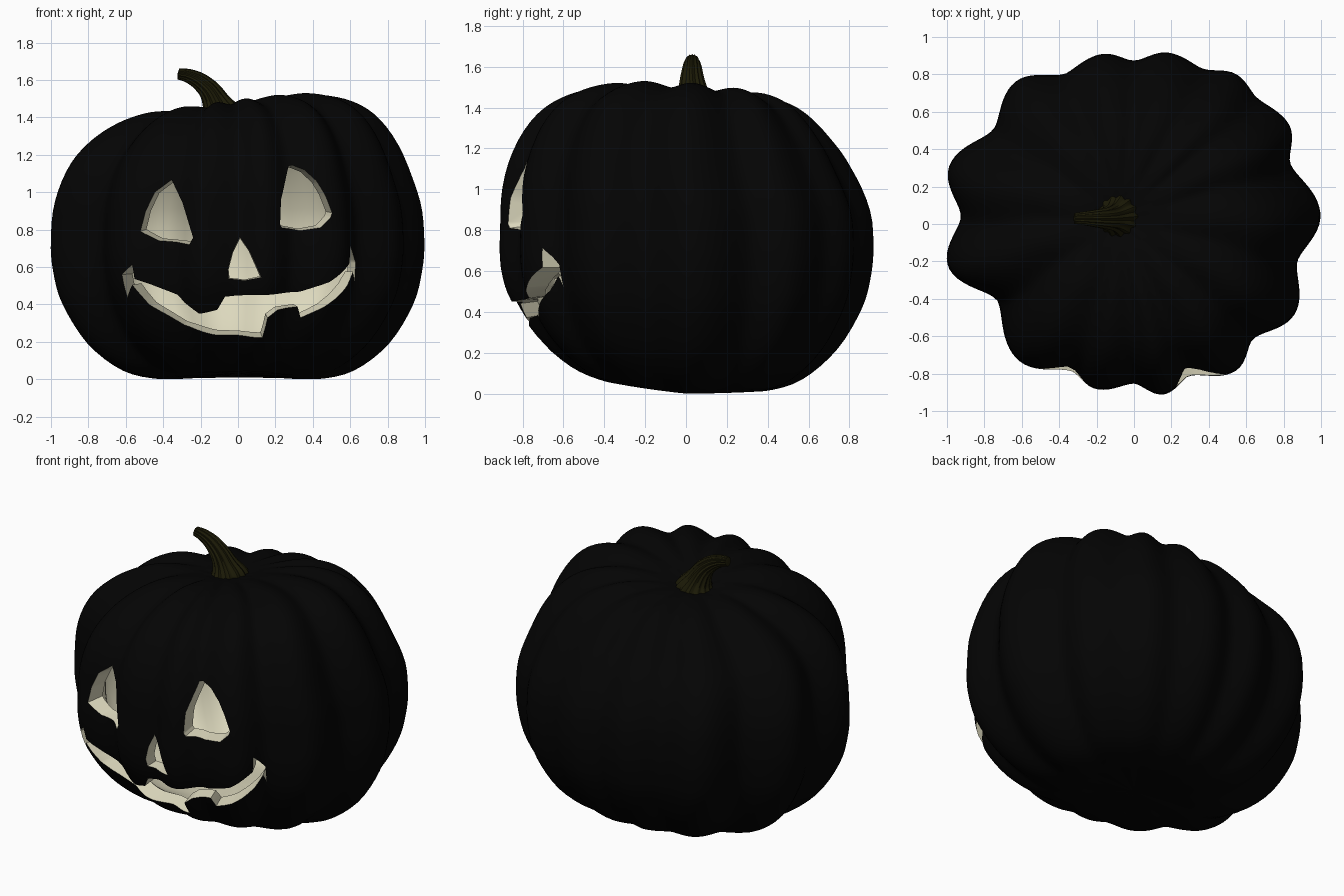
import bpy, bmesh, math
from mathutils import Vector
from mathutils.bvhtree import BVHTree

if "Cube" in bpy.data.objects:
    bpy.data.objects.remove(bpy.data.objects["Cube"])


def material(name, rgb):
    m = bpy.data.materials.new(name)
    m.diffuse_color = (*rgb, 1)
    m.use_nodes = True
    m.node_tree.nodes["Principled BSDF"].inputs["Base Color"].default_value = m.diffuse_color
    return m


BLACK = material("black skin", (0.0012, 0.0012, 0.0012))
CREAM = material("cream flesh", (0.72, 0.69, 0.51))
STEM = material("dark olive stem", (0.0115, 0.0105, 0.002))

# Uneven ribs: (angle, radius) of alternating crests and valleys, seen from above
RIBS = [(3, .998), (21, .89), (33, .985), (46, .94), (55, .97), (66, .905), (78, .935),
        (90, .87), (101, .925), (115, .88), (130, .99), (146, .90), (163, 1.035),
        (177.5, .92), (192, 1.02), (209, .83), (230, .955), (247, .85), (257, .905),
        (270, .85), (280, .925), (290, .86), (305, .955), (316, .88), (331, .985), (347, .89)]

# Side profile: (radius factor, height)
PROFILE = [(0, .03), (.25, .012), (.42, 0), (.62, .045), (.81, .19), (.94, .4), (.988, .58),
           (1, .74), (.978, .95), (.89, 1.17), (.77, 1.32), (.63, 1.41), (.47, 1.455),
           (.33, 1.46), (.2, 1.447), (.1, 1.425), (0, 1.41)]


def rib(deg):
    """Radius and crest value (-1 valley, 1 crest) at an angle."""
    deg = (deg - 3) % 360 + 3
    pts = RIBS + [(363, RIBS[0][1])]
    for i in range(len(pts) - 1):
        (a0, r0), (a1, r1) = pts[i], pts[i + 1]
        if a0 <= deg <= a1:
            c = math.cos(math.pi * (deg - a0) / (a1 - a0))
            if i % 2:
                c, r0, r1 = -c, r1, r0
            s = ((1 + c) / 2 + 0.03) ** 0.8 / 1.03 ** 0.8      # crests wider than valleys
            return r1 + (r0 - r1) * s, 2 * s - 1
    return RIBS[0][1], 1


def spline(pts, steps):
    """Catmull-Rom curve through points of any dimension."""
    p = [Vector(q) for q in pts]
    out = []
    for i in range(len(p) - 1):
        a, b, c, d = p[max(i - 1, 0)], p[i], p[i + 1], p[min(i + 2, len(p) - 1)]
        for s in range(steps):
            t = s / steps
            out.append(0.5 * (2 * b + (c - a) * t + (2 * a - 5 * b + 4 * c - d) * t * t
                              + (3 * b - a - 3 * c + d) * t ** 3))
    return out + [p[-1]]


def smooth(a, b, v):
    t = min(1, max(0, (v - a) / (b - a)))
    return t * t * (3 - 2 * t)


def surface(f, z, deg, inner):
    r, crest = rib(deg)
    z = max(z, 0)
    lean = 0.035 * smooth(.8, 1.15, z) * smooth(.5, .85, f)
    if inner:
        r, crest = 0.6 * r + 0.265, 0
        z = 0.09 + z * 0.865
    a = math.radians(deg)
    x, y = r * f * math.cos(a), r * f * math.sin(a)
    top = smooth(1.0, 1.42, z)
    w = (1 - f) ** 2 * smooth(.6, 1.3, z)
    zz = z + top * (0.13 * x * (1 - 0.6 * x * x) - 0.07 * y - 0.05 * y * y
                    + 0.014 * crest * smooth(.1, .5, f))
    tuck = 0.1 * -y + 0.12 * y * y if y < 0 else 0.08 * y * y
    zz += tuck * max(0, 1 - z / 0.6)
    return Vector((x - 0.09 * w, y + 0.035 * w - lean, zz))


def add_loft(bm, rings, start, end, mat, flip=False):
    """Skin rings of points, closed by one point at each end."""
    vr = [[bm.verts.new(p) for p in ring] for ring in rings]
    s, e = bm.verts.new(start), bm.verts.new(end)
    n = len(vr[0])
    faces = []
    for i in range(n):
        j = (i + 1) % n
        faces.append((s, vr[0][j], vr[0][i]))
        faces.append((e, vr[-1][i], vr[-1][j]))
        for lo, hi in zip(vr, vr[1:]):
            faces.append((lo[i], lo[j], hi[j], hi[i]))
    for f in faces:
        face = bm.faces.new(f[::-1] if flip else f)
        face.material_index = mat
        face.smooth = True


def make_object(name, bm, mats):
    me = bpy.data.meshes.new(name)
    bm.to_mesh(me)
    bm.free()
    for m in mats:
        me.materials.append(m)
    ob = bpy.data.objects.new(name, me)
    bpy.context.collection.objects.link(ob)
    return ob


def shade(ob, angle):
    bpy.ops.object.select_all(action='DESELECT')
    ob.select_set(True)
    bpy.context.view_layer.objects.active = ob
    bpy.ops.object.shade_smooth_by_angle(angle=math.radians(angle))


# Hollow shell: black outside, cream inside
bm = bmesh.new()
for inner, seg, steps in ((False, 208, 4), (True, 104, 2)):
    prof = spline(PROFILE, steps)
    rings = [[surface(p.x, p.y, 360 * k / seg, inner) for k in range(seg)] for p in prof[1:-1]]
    add_loft(bm, rings, surface(0, prof[0].y, 0, inner), surface(0, prof[-1].y, 0, inner),
             int(inner), inner)
skin = BVHTree.FromBMesh(bm)
pumpkin = make_object("pumpkin_shell", bm, [BLACK, CREAM])

# Carved openings, drawn in the front view (x, z)
RIGHT_EYE = [(.27, 1.14), (.29, 1.145), (.355, 1.12), (.42, 1.06), (.465, .987), (.503, .89),
             (.495, .865), (.44, .81), (.33, .794), (.235, .81), (.225, .83), (.23, .96)]
LEFT_EYE = [(-.355, 1.067), (-.445, 1.0), (-.495, .895), (-.522, .79), (-.42, .74),
            (-.26, .72), (-.24, .757), (-.297, .944)]
NOSE = [(.01, .762), (-.03, .68), (-.055, .585), (-.05, .537), (.035, .527), (.125, .545),
        (.06, .69)]
MOUTH = [(-.565, .612), (-.62, .56), (-.59, .436), (-.565, .505), (-.473, .398),
         (-.286, .29), (-.126, .238), (.13, .222), (.158, .329), (.21, .37), (.318, .388),
         (.334, .329), (.463, .388), (.586, .505), (.615, .575), (.622, .52), (.628, .628),
         (.60, .714), (.595, .618), (.49, .52), (.33, .468), (.1, .45), (-.07, .441),
         (-.11, .372), (-.206, .35), (-.286, .41), (-.324, .452), (-.473, .51),
         (-.553, .537)]

bm = bmesh.new()
for shape, cx, cz in ((RIGHT_EYE, .12, .97), (LEFT_EYE, -.12, .94), (NOSE, .02, .62),
                      (MOUTH, 0, .6)):
    caps = []
    for depth in (1.0, 0.45):
        cap = []
        for x, z in shape:
            hit = skin.ray_cast(Vector((x, -2, z)), Vector((0, 1, 0)))[0]
            k = 1 + 0.8 * (depth + hit.y)   # narrows inwards from the skin
            cap.append(bm.verts.new((cx + (x - cx) * k, -depth, cz + (z - cz) * k)))
        caps.append(cap)
    bm.faces.new(caps[0])
    bm.faces.new(caps[1][::-1])
    for i in range(len(shape)):
        j = (i + 1) % len(shape)
        bm.faces.new((caps[0][j], caps[0][i], caps[1][i], caps[1][j]))
bmesh.ops.triangulate(bm, faces=bm.faces[:])
bmesh.ops.recalc_face_normals(bm, faces=bm.faces[:])
cutter = make_object("face_cutter", bm, [CREAM])
cutter.hide_render = True

mod = pumpkin.modifiers.new("carve", 'BOOLEAN')
mod.object = cutter
mod.operation = 'DIFFERENCE'
mod.solver = 'EXACT'
mod.material_mode = 'TRANSFER'
bpy.context.view_layer.objects.active = pumpkin
bpy.ops.object.modifier_apply(modifier=mod.name)
bpy.data.objects.remove(cutter)
shade(pumpkin, 35)

# Curved ribbed stem: x, y, z, radius along its path
PATH = [(-.09, .04, 1.38, .118), (-.095, .04, 1.42, .108), (-.115, .035, 1.475, .074),
        (-.15, .03, 1.54, .056), (-.205, .03, 1.592, .045), (-.265, .03, 1.622, .035),
        (-.318, .03, 1.632, .028)]
path = spline(PATH, 4)
rings = []
for i, p in enumerate(path):
    d = (path[min(i + 1, len(path) - 1)] - path[max(i - 1, 0)]).xyz.normalized()
    v = Vector((0, 1, 0))
    u = v.cross(d).normalized()
    ring = []
    for k in range(80):
        a = math.tau * k / 80
        r = p.w * (1 + 0.07 * math.cos(14 * a))
        ring.append(p.xyz + u * r * math.cos(a) + v * r * math.sin(a))
    rings.append(ring)
bm = bmesh.new()
add_loft(bm, rings, path[0].xyz, path[-1].xyz + Vector((-.006, 0, 0)), 0)
bmesh.ops.recalc_face_normals(bm, faces=bm.faces[:])
shade(make_object("stem", bm, [STEM]), 40)
